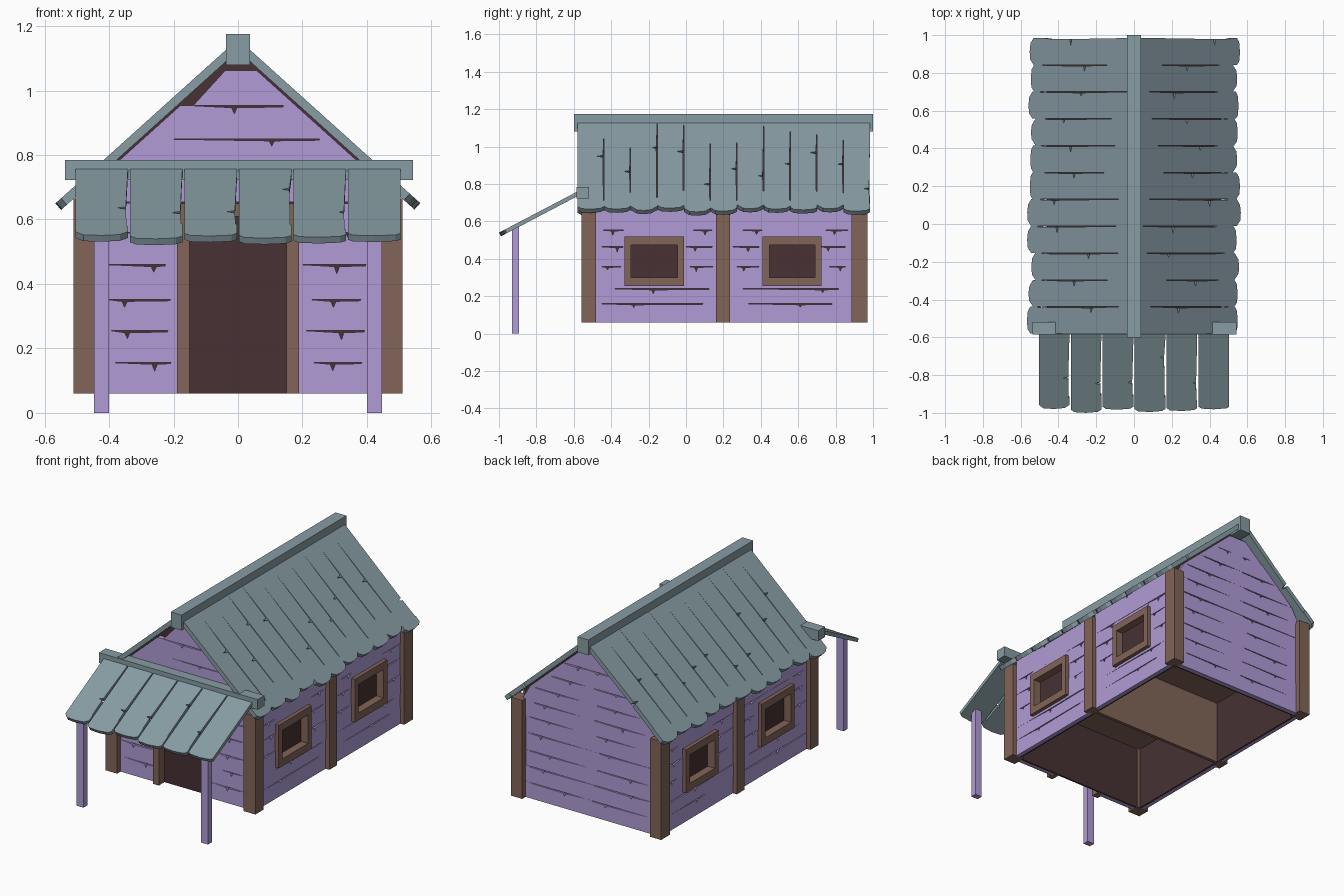
import bpy, bmesh, random
from mathutils import Vector

if "Cube" in bpy.data.objects:
    bpy.data.objects.remove(bpy.data.objects["Cube"])

random.seed(4)
R = random.uniform


def material(name, rgb):
    m = bpy.data.materials.new(name)
    lin = [((c / 255 + 0.055) / 1.055) ** 2.4 for c in rgb]
    m.diffuse_color = (*lin, 1)
    m.use_nodes = True
    m.node_tree.nodes["Principled BSDF"].inputs["Base Color"].default_value = m.diffuse_color
    return m


PURPLE = material("purple wood", (177, 156, 214))
BROWN = material("brown timber", (130, 101, 88))
SLATE = material("blue grey roof", (135, 156, 163))
DARK = material("dark interior", (71, 49, 51))


def finish(name, bm, *mats):
    bmesh.ops.recalc_face_normals(bm, faces=bm.faces)
    me = bpy.data.meshes.new(name)
    bm.to_mesh(me)
    bm.free()
    for m in mats:
        me.materials.append(m)
    ob = bpy.data.objects.new(name, me)
    bpy.context.collection.objects.link(ob)
    return ob


def add_box(bm, lo, hi):
    c = bmesh.ops.create_cube(bm, size=1)["verts"]
    for v in c:
        v.co = [(l + h) / 2 + k * abs(h - l) for l, h, k in zip(lo, hi, v.co)]


def box(name, lo, hi, mat):
    bm = bmesh.new()
    add_box(bm, lo, hi)
    return finish(name, bm, mat)


def crack(a, b, v, depth):
    """Thin tapering gap along an edge with a small splinter near its end."""
    m = a + (b - a) * R(0.3, 0.85)
    return [(a, v), (m - 0.012, v - 0.006), (m - 0.004, v - depth),
            (m + 0.004, v - 0.006), (b, v - 0.004), (b + 0.002, v)]


def plank(bm, frame, bottom, top, v0, v1, thick, chamfer=0, cracks=1, depth=0.025):
    """Board outline from (u0,u1) at v0 to (u0,u1) at v1, extruded along the normal."""
    o, U, V, N = frame
    (a, b), (c, d) = bottom, top
    pts = [(a, v0)]
    if chamfer:
        k = chamfer * R(0.7, 1.3)
        pts += [(b - k, v0), (b - 0.004, v0 + k), (b, (v0 + v1) / 2), (b - 0.006, v1 - k), (d - k, v1)]
    else:
        pts += [(b, v0), (d, v1)]
    lo, hi = c + 0.01, d - 0.02 - chamfer
    edge = []
    for i in range(cracks):
        s = (hi - lo) / cracks
        edge += crack(lo + s * (i + R(0.0, 0.15)), lo + s * (i + R(0.85, 0.98)), v1, depth * R(0.7, 1.2))
    pts += edge[::-1] + [(c, v1)]
    vs = [bm.verts.new(o + U * u + V * v) for u, v in pts]
    f = bm.faces.new(vs)
    ext = bmesh.ops.extrude_face_region(bm, geom=[f])["geom"]
    bmesh.ops.translate(bm, vec=N * thick, verts=[g for g in ext if isinstance(g, bmesh.types.BMVert)])


def frame(o, U, V, N):
    return [Vector(p) for p in (o, U, V, N)]


T = 0.025
X, Y, Z = (1, 0, 0), (0, 1, 0), (0, 0, 1)

# dark inner shell, open underneath, with partition and ceiling
bm = bmesh.new()
prof = [(-0.46, 0.06), (-0.46, 0.714), (0, 1.128), (0.46, 0.714), (0.46, 0.06)]
fr = [bm.verts.new((x, -0.50, z)) for x, z in prof]
bk = [bm.verts.new((x, 0.91, z)) for x, z in prof]
bm.faces.new(fr)
bm.faces.new(bk)
for i in range(4):
    bm.faces.new((fr[i], fr[i + 1], bk[i + 1], bk[i]))
shell = finish("inner_shell", bm, DARK)
mod = shell.modifiers.new("thickness", "SOLIDIFY")
mod.thickness = 0.015
mod.offset = -1
box("ceiling", (-0.45, -0.49, 0.45), (0.45, 0.90, 0.46), BROWN)
box("partition", (-0.45, 0.19, 0.06), (0.45, 0.21, 0.45), BROWN)

# side walls: boards split around two windows per side
windows = [(-0.33, -0.01), (0.41, 0.725)]
rows = [0.06, 0.16, 0.24, 0.36, 0.465, 0.555, 0.69]
for s, side in ((1, "right"), (-1, "left")):
    bm = bmesh.new()
    fm = frame((s * 0.46, 0, 0), Y, Z, (s, 0, 0))
    for (y0, y1), (w0, w1) in zip([(-0.48, 0.17), (0.23, 0.89)], windows):
        for z0, z1 in zip(rows, rows[1:]):
            if 0.2 < z0 < 0.5:
                segs = [(y0, w0 + 0.02), (w1 - 0.02, y1)]
                lo, hi = max(z0, 0.24), z1
                for sg in segs:
                    plank(bm, fm, sg, sg, z0, z1, T * R(0.9, 1.1))
            else:
                plank(bm, fm, (y0, y1), (y0, y1), z0, z1, T * R(0.9, 1.1), cracks=1)
        # short filler boards above and below each window
        for z0, z1 in ((0.24, 0.28), (0.49, 0.555)):
            sg = (w0 + 0.02, w1 - 0.02)
            plank(bm, fm, sg, sg, z0, z1, T, cracks=0)
    finish(side + "_wall_boards", bm, PURPLE)
    for n, (w0, w1) in enumerate(windows):
        bm = bmesh.new()
        xa, xb = sorted((s * 0.455, s * 0.508))
        add_box(bm, (xa, w0, 0.255), (xb, w1, 0.30))
        add_box(bm, (xa, w0, 0.475), (xb, w1, 0.52))
        add_box(bm, (xa, w0, 0.30), (xb, w0 + 0.036, 0.475))
        add_box(bm, (xa, w1 - 0.036, 0.30), (xb, w1, 0.475))
        finish(f"{side}_window_frame_{n + 1}", bm, BROWN)


def half(z, cap):
    return min(cap, (1.12 - z) / 0.9 - 0.006)


# front and back walls with gables
gable = [0.655, 0.75, 0.85, 0.953, 1.062]
bm = bmesh.new()
fm = frame((0, -0.50, 0), X, Z, (0, -1, 0))
low = [0.06, 0.157, 0.255, 0.352, 0.46, 0.56, 0.655]
for z0, z1 in zip(low, low[1:]):
    for sg in ((-0.43, -0.18), (0.18, 0.43)):
        plank(bm, fm, sg, sg, z0, z1, T * R(0.9, 1.1))
for z0, z1 in zip(gable, gable[1:]):
    h0, h1 = half(z0, 0.46), half(z1, 0.46)
    if z0 > 0.95:      # broken top board
        plank(bm, fm, (-h0 + 0.04, h0), (-0.04, h1), z0, z1, T, cracks=0)
    else:
        plank(bm, fm, (-h0, h0), (-h1, h1), z0, z1, T * R(0.9, 1.1), cracks=1)
finish("front_wall_boards", bm, PURPLE)

bm = bmesh.new()
fm = frame((0, 0.91, 0), X, Z, Y)
full = low[:-1] + gable
for z0, z1 in zip(full, full[1:]):
    cap = 0.44 if z0 < 0.65 else 0.46
    h0, h1 = half(z0, cap), half(z1, cap)
    plank(bm, fm, (-h0, h0), (-h1, h1), z0, z1, T * R(0.9, 1.1), cracks=2 if h1 > 0.15 else 0)
finish("back_wall_boards", bm, PURPLE)

# timber posts
for s, side in ((1, "right"), (-1, "left")):
    for name, y0, y1, xi in (("front", -0.56, -0.48, 0.43), ("middle", 0.16, 0.235, 0.45), ("back", 0.885, 0.97, 0.435)):
        xa, xb = sorted((s * xi, s * 0.51))
        box(f"{side}_{name}_post", (xa, y0, 0.06), (xb, y1, 0.665), BROWN)
    xa, xb = sorted((s * 0.15, s * 0.19))
    box(side + "_door_post", (xa, -0.555, 0.06), (xb, -0.495, 0.65), BROWN)
    xa, xb = sorted((s * 0.40, s * 0.447))
    box(side + "_porch_post", (xa, -0.93, 0), (xb, -0.893, 0.57), PURPLE)
box("door_lintel", (-0.19, -0.55, 0.61), (0.19, -0.495, 0.65), BROWN)

# main roof boards
for s, side in ((1, "right"), (-1, "left")):
    bm = bmesh.new()
    N = Vector((s * 0.669, 0, 0.743))
    fm = frame(Vector((0, 0, 1.16)) - N * 0.027, (s * 0.743, 0, -0.669), Y, N)
    w = 1.565 / 11
    for i in range(11):
        L = R(0.73, 0.765)
        y = -0.58 + i * w
        plank(bm, fm, (0, L), (0, L), y, y + w, 0.027, chamfer=0.026, depth=0.035)
    finish(side + "_roof_boards", bm, SLATE)
box("ridge_beam", (-0.037, -0.60, 1.08), (0.037, 1.0, 1.175), SLATE)

# porch roof
box("porch_beam", (-0.537, -0.585, 0.722), (0.543, -0.518, 0.785), SLATE)
bm = bmesh.new()
N = Vector((0, -0.464, 0.886))
fm = frame(Vector((0, -0.57, 0.765)) - N * 0.022, (0, -0.886, -0.464), X, N)
w = 1.015 / 6
for i, L in enumerate((0.462, 0.485, 0.466, 0.48, 0.474, 0.464)):
    x = -0.508 + i * w
    plank(bm, fm, (0, L), (0, L), x + 0.004, x + w - 0.003, 0.022, chamfer=0.02, cracks=i < 5, depth=0.03)
finish("porch_roof_boards", bm, SLATE)
